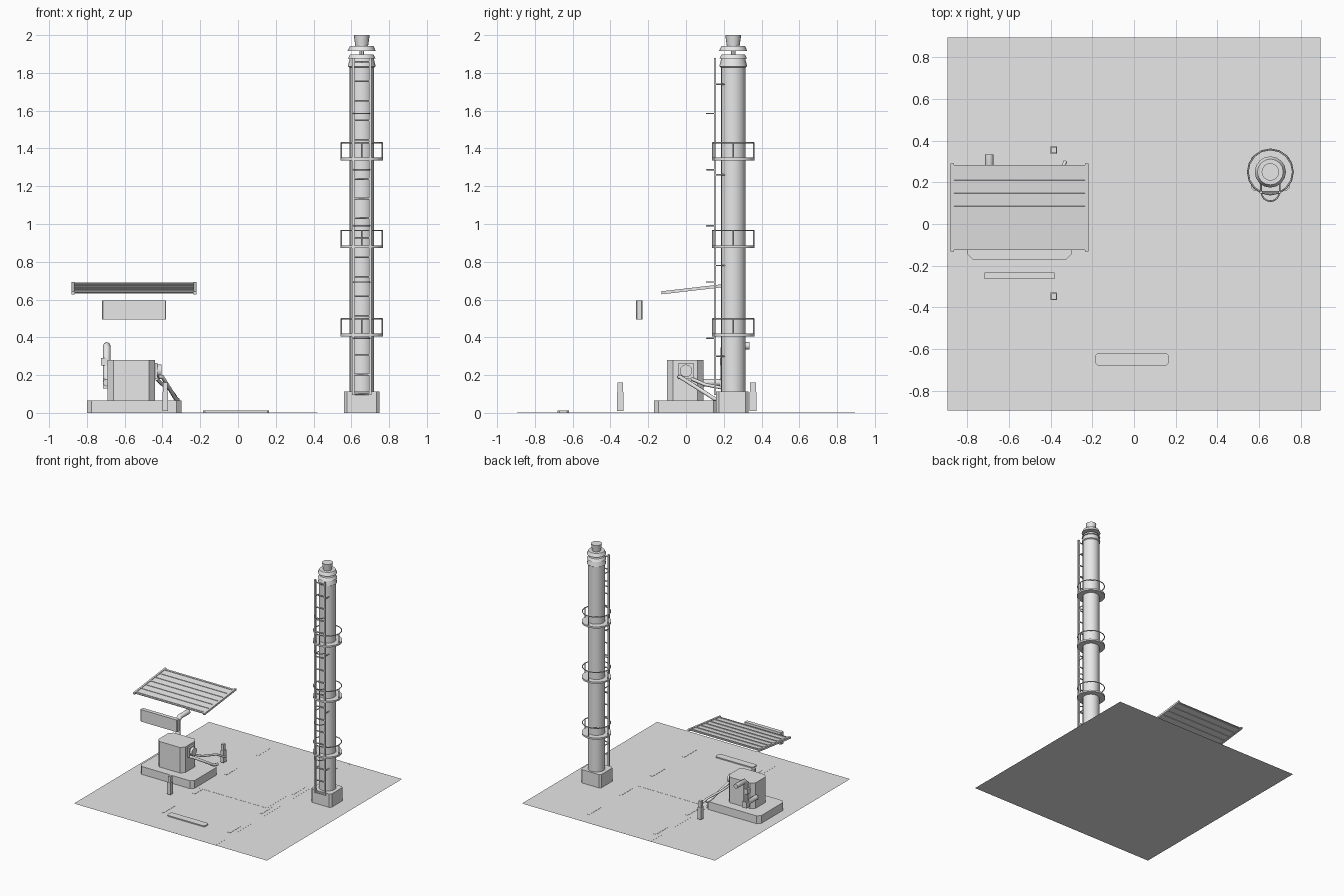
import bpy, bmesh, math
from mathutils import Vector, Matrix

old = bpy.data.objects.get("Cube")
if old:
    bpy.data.objects.remove(old, do_unlink=True)

GREY = (0.8, 0.8, 0.8, 1)
mat = bpy.data.materials.new("plain_grey")
mat.use_nodes = True
mat.diffuse_color = GREY
mat.node_tree.nodes["Principled BSDF"].inputs["Base Color"].default_value = GREY


def finish(name, bm, smooth=False):
    mesh = bpy.data.meshes.new(name)
    bmesh.ops.recalc_face_normals(bm, faces=bm.faces)
    bm.to_mesh(mesh)
    bm.free()
    mesh.materials.append(mat)
    for p in mesh.polygons:
        p.use_smooth = False
    ob = bpy.data.objects.new(name, mesh)
    bpy.context.collection.objects.link(ob)
    if smooth:
        bpy.ops.object.select_all(action='DESELECT')
        ob.select_set(True)
        bpy.context.view_layer.objects.active = ob
        bpy.ops.object.shade_smooth_by_angle(angle=math.radians(35))
    return ob


def box(name, lo, hi, chamfer=0):
    """Box between two corners, with optional chamfered upright edges."""
    lo, hi = Vector(lo), Vector(hi)
    bm = bmesh.new()
    bmesh.ops.create_cube(bm, size=1, matrix=Matrix.Translation((lo + hi) / 2)
                          @ Matrix.Diagonal((*(hi - lo), 1)))
    if chamfer:
        upright = [e for e in bm.edges
                   if abs(e.verts[0].co.z - e.verts[1].co.z) > 1e-4]
        bmesh.ops.bevel(bm, geom=upright, offset=chamfer, segments=1, affect='EDGES')
    return finish(name, bm)


def lathe(name, profile, centre, sides=16):
    """Spin a (radius, height) profile around a vertical axis."""
    bm = bmesh.new()
    vs = [bm.verts.new((r, 0, z)) for r, z in profile]
    es = [bm.edges.new(pair) for pair in zip(vs, vs[1:])]
    bmesh.ops.spin(bm, geom=vs + es, axis=(0, 0, 1), cent=(0, 0, 0),
                   angle=math.tau, steps=sides, use_merge=True)
    bmesh.ops.remove_doubles(bm, verts=bm.verts, dist=1e-5)
    bmesh.ops.translate(bm, verts=bm.verts, vec=centre)
    return finish(name, bm, True)


def tube(name, points, radius, closed=False, res=2):
    """Round bar along a path of points."""
    cu = bpy.data.curves.new(name, 'CURVE')
    cu.dimensions = '3D'
    cu.bevel_depth = radius
    cu.bevel_resolution = res
    cu.use_fill_caps = True
    sp = cu.splines.new('POLY')
    sp.points.add(len(points) - 1)
    for p, co in zip(sp.points, points):
        p.co = (*co, 1)
    sp.use_cyclic_u = closed
    cu.materials.append(mat)
    ob = bpy.data.objects.new(name, cu)
    bpy.context.collection.objects.link(ob)
    return ob


def arc(cx, cy, z, r, start, end, n):
    return [(cx + r * math.cos(a), cy + r * math.sin(a), z)
            for a in (start + (end - start) * i / n for i in range(n + 1))]


# Ground sheet with flush lane and bay markings
bm = bmesh.new()
bmesh.ops.create_grid(bm, x_segments=1, y_segments=1, size=0.895)
finish("ground", bm)
box("lane", (-0.3, -0.894, 0.0005), (0.42, 0.894, 0.001))
box("centre_bay", (-0.28, -0.125, 0.001), (0.355, 0.135, 0.002))
for side, x in (("near", -0.25), ("far", 0.37)):
    for i in range(4):
        y = -0.65 + i * 0.42
        box(f"{side}_lane_dash_{i}", (x - 0.012, y, 0.001), (x + 0.012, y + 0.16, 0.0025))
box("stop_plate", (-0.185, -0.68, 0.003), (0.165, -0.62, 0.012), 0.01)

# Chimney: base, shaft and flared cap
TX, TY = 0.655, 0.25
box("chimney_base", (TX - 0.093, TY - 0.09, 0), (TX + 0.093, TY + 0.08, 0.112), 0.014)
lathe("chimney_shaft", [(0, 0.1), (0.066, 0.1), (0.066, 1.83), (0, 1.83)], (TX, TY, 0))
lathe("chimney_collar", [(0, 1.82), (0.06, 1.825), (0.074, 1.835), (0.064, 1.875),
                         (0.074, 1.875), (0.062, 1.897), (0, 1.897)], (TX, TY, 0))
lathe("chimney_cap_stem", [(0, 1.89), (0.012, 1.89), (0.012, 1.925), (0, 1.925)], (TX, TY, 0), 8)
lathe("chimney_cap", [(0, 1.915), (0.075, 1.915), (0.062, 1.943), (0.034, 1.943),
                      (0.042, 2.0), (0, 2.0)], (TX, TY, 0))

# Three ring platforms with guard rails
for i, z in enumerate((0.405, 0.873, 1.337)):
    lathe(f"platform_{i}", [(0.06, z), (0.113, z), (0.113, z + 0.014), (0.06, z + 0.014),
                            (0.06, z)], (TX, TY, 0))
    tube(f"platform_rail_{i}", arc(TX, TY, z + 0.093, 0.108, 0, math.tau, 16)[:-1], 0.004, True, 1)
    for k in range(4):
        a = k * math.pi / 2
        x, y = TX + 0.108 * math.cos(a), TY + 0.108 * math.sin(a)
        tube(f"rail_post_{i}_{k}", [(x, y, z), (x, y, z + 0.093)], 0.004, res=1)

# Ladder with half hoops
LY = 0.153
for side, s in (("left", 1), ("right", -1)):
    x = TX + s * 0.045
    box(f"ladder_rail_{side}", (x - 0.007, LY - 0.006, 0.095), (x + 0.007, LY + 0.006, 1.88))
for i in range(18):
    z = 0.1 + i * 0.1035
    tube(f"ladder_rung_{i}", [(TX - 0.045, LY, z), (TX + 0.045, LY, z)], 0.005, res=1)
for i in range(5):
    z = 0.395 + i * 0.2975
    tube(f"ladder_hoop_{i}", arc(TX, LY, z, 0.043, math.pi, math.tau, 8), 0.004, res=1)
for i in range(4):
    z = 0.3 + i * 0.48
    for s in (-1, 1):
        tube(f"ladder_bracket_{i}_{s}", [(TX + s * 0.045, LY, z), (TX + s * 0.045, TY - 0.03, z)],
             0.004, res=1)

# Machine on its plinth
box("plinth", (-0.8, -0.17, 0), (-0.3, 0.17, 0.066), 0.025)
box("machine_body", (-0.69, -0.1, 0.06), (-0.44, 0.092, 0.28), 0.03)
box("side_flange", (-0.445, -0.04, 0.183), (-0.425, 0.04, 0.263))
bm = bmesh.new()
bmesh.ops.create_cone(bm, cap_ends=True, segments=16, radius1=0.033, radius2=0.033, depth=0.035,
                      matrix=Matrix.Translation((-0.422, 0, 0.223))
                      @ Matrix.Rotation(math.pi / 2, 4, 'Y'))
finish("side_hub", bm, True)

# Swing arm and feed hose
tube("swing_arm", [(-0.42, -0.035, 0.19), (-0.4, -0.03, 0.19), (-0.33, 0.15, 0.075),
                   (-0.32, 0.19, 0.07)], 0.011)
tube("feed_hose", [(-0.43, 0.03, 0.18), (-0.4, 0.1, 0.15), (-0.36, 0.23, 0.125),
                   (-0.33, 0.3, 0.085)], 0.009)

# Bent exhaust pipe behind the machine
tube("exhaust_pipe", [(-0.695, 0.06, 0.16), (-0.695, 0.185, 0.16), (-0.695, 0.2, 0.175),
                      (-0.695, 0.2, 0.335), (-0.695, 0.22, 0.355), (-0.695, 0.335, 0.355)], 0.02)
box("exhaust_bracket", (-0.725, 0.18, 0.25), (-0.69, 0.22, 0.29))
box("exhaust_foot", (-0.715, 0.18, 0.13), (-0.675, 0.22, 0.18))

# Guard posts at both sides of the lane
for name, y in (("rear_post", 0.355), ("front_post", -0.348)):
    box(name, (-0.4, y - 0.018, 0.01), (-0.37, y + 0.018, 0.11))
    box(name + "_head", (-0.397, y - 0.015, 0.11), (-0.373, y + 0.015, 0.16))

# Hanging board
box("board", (-0.72, -0.264, 0.494), (-0.38, -0.231, 0.595), 0.004)

# Sloping roof: panel, cross ribs and end rails in one tilted frame
tilt = Matrix.Translation((-0.55, 0.08, 0.66)) @ Matrix.Rotation(0.115, 4, 'X')
roof = [box("roof_panel", (-0.32, -0.205, -0.003), (0.32, 0.205, 0.003))]
for i in range(7):
    y = -0.187 + i * 0.0627
    roof.append(box(f"roof_rib_{i}", (-0.318, y - 0.005, -0.007), (0.318, y + 0.005, 0.007)))
for side, s in (("left", 1), ("right", -1)):
    x = s * 0.323
    roof.append(box(f"roof_rail_{side}", (x - 0.008, -0.212, -0.008), (x + 0.008, 0.212, 0.008)))
for ob in roof:
    ob.matrix_world = tilt
